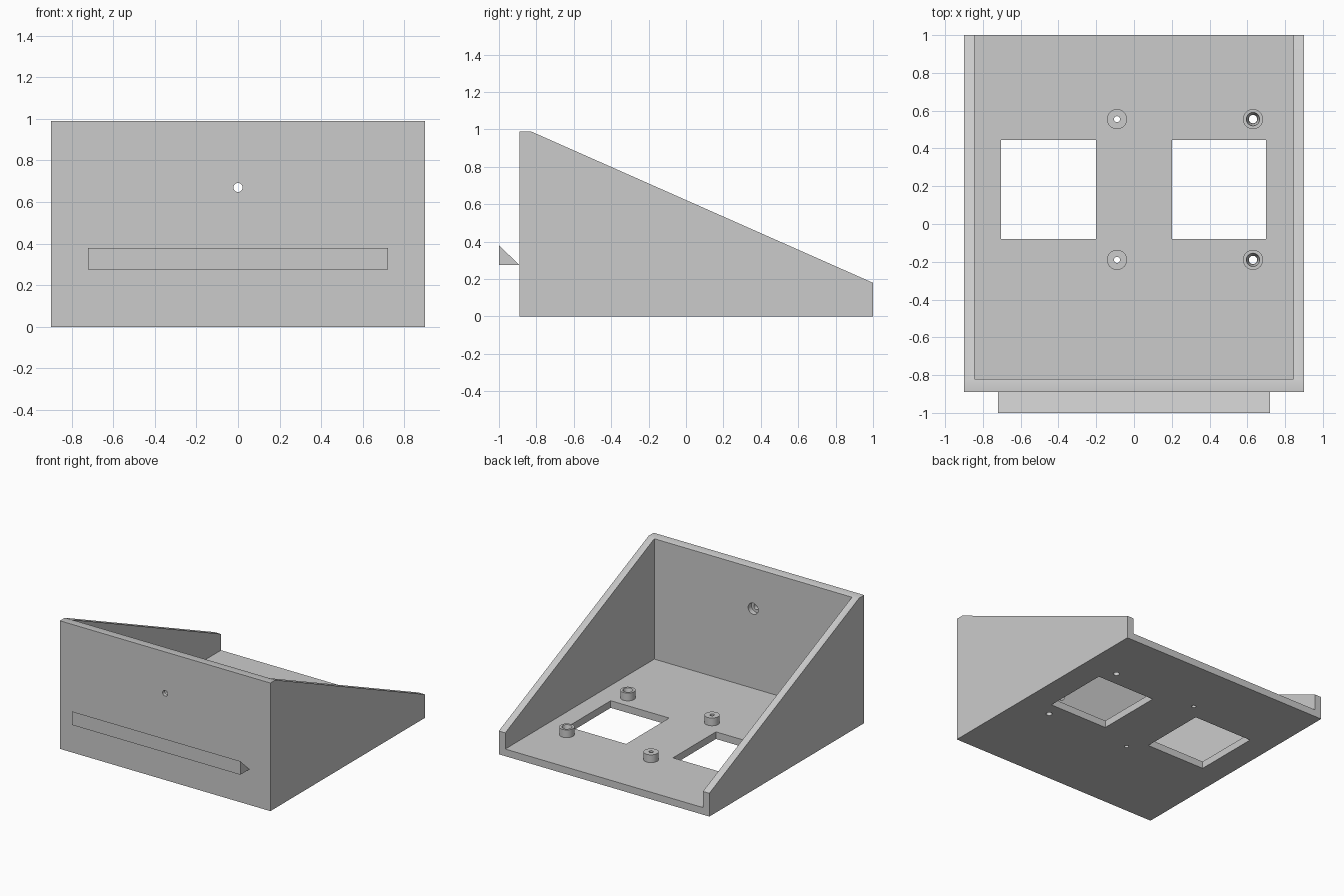
import bpy, bmesh, math
from mathutils import Matrix

cube = bpy.data.objects.get("Cube")
if cube:
    bpy.data.objects.remove(cube, do_unlink=True)

grey = bpy.data.materials.new("matte_grey")
grey.use_nodes = True
COLOR = (0.6, 0.6, 0.6, 1)
grey.diffuse_color = COLOR
grey.node_tree.nodes["Principled BSDF"].inputs["Base Color"].default_value = COLOR

FLOOR, POST_TOP = 0.055, 0.115
FRONT, BACK, INNER_FRONT = -0.89, 1.0, -0.82
HALF_W, INNER_W = 0.9, 0.845


def finish(name, bm):
    bmesh.ops.recalc_face_normals(bm, faces=bm.faces)
    mesh = bpy.data.meshes.new(name)
    bm.to_mesh(mesh)
    bm.free()
    mesh.materials.append(grey)
    obj = bpy.data.objects.new(name, mesh)
    bpy.context.scene.collection.objects.link(obj)
    return obj


def extrude_profile(name, points, half_width):
    """Extrude a (y, z) outline along x, symmetric about the centre."""
    bm = bmesh.new()
    face = bm.faces.new([bm.verts.new((-half_width, y, z)) for y, z in points])
    new = bmesh.ops.extrude_face_region(bm, geom=[face])["geom"]
    verts = [g for g in new if isinstance(g, bmesh.types.BMVert)]
    bmesh.ops.translate(bm, verts=verts, vec=(2 * half_width, 0, 0))
    return finish(name, bm)


def box(name, low, high):
    bm = bmesh.new()
    bmesh.ops.create_cube(bm, size=1)
    for v in bm.verts:
        v.co = [a if c < 0 else b for c, a, b in zip(v.co, low, high)]
    return finish(name, bm)


def cylinder(name, center, r_low, r_high, depth, axis="Z"):
    bm = bmesh.new()
    turn = Matrix.Rotation(-math.pi / 2, 4, "X") if axis == "Y" else Matrix()
    bmesh.ops.create_cone(bm, cap_ends=True, segments=32, radius1=r_low,
                          radius2=r_high, depth=depth,
                          matrix=Matrix.Translation(center) @ turn)
    return finish(name, bm)


def combine(obj, other, operation):
    """Apply a boolean and discard the helper."""
    mod = obj.modifiers.new("boolean", "BOOLEAN")
    mod.operation, mod.object, mod.solver = operation, other, "EXACT"
    bpy.context.view_layer.objects.active = obj
    bpy.ops.object.modifier_apply(modifier=mod.name)
    bpy.data.objects.remove(other, do_unlink=True)


# Sloped-side shell, hollowed from above and open at the back
shell = extrude_profile("bracket_shell", [(FRONT, 0), (BACK, 0), (BACK, 0.18),
                                          (-0.83, 0.99), (FRONT, 0.99)], HALF_W)
combine(shell, box("cavity", (-INNER_W, INNER_FRONT, FLOOR),
                   (INNER_W, 1.2, 1.2)), "DIFFERENCE")

# Two rectangular floor openings
for x0, x1 in ((-0.705, -0.2), (0.2, 0.7)):
    combine(shell, box("opening", (x0, -0.08, -0.1), (x1, 0.445, 0.2)), "DIFFERENCE")

# Mounting posts: small bores on one side, wide tapered bores on the other
for x, bore, mouth in ((-0.09, 0.016, 0.016), (0.63, 0.022, 0.036)):
    for y in (-0.19, 0.555):
        base = FLOOR - 0.02
        post = cylinder("post", (x, y, (POST_TOP + base) / 2), 0.053, 0.053,
                        POST_TOP - base)
        combine(shell, post, "UNION")
        combine(shell, cylinder("bore", (x, y, 0.05), bore, bore, 0.3), "DIFFERENCE")
        if mouth > bore:
            taper = cylinder("taper", (x, y, 0.09), bore + 0.002, mouth, 0.055)
            combine(shell, taper, "DIFFERENCE")

# Screw hole in the front wall, wider on the inside
combine(shell, cylinder("hole", (0, -0.85, 0.67), 0.022, 0.022, 0.3, "Y"), "DIFFERENCE")
combine(shell, cylinder("recess", (0, INNER_FRONT, 0.67), 0.043, 0.043, 0.08, "Y"),
        "DIFFERENCE")

# Wedge-shaped front ledge
ledge = extrude_profile("front_ledge", [(-1, 0.275), (FRONT, 0.275), (-1, 0.38)], 0.72)

# Smooth bores and posts, sharp edges elsewhere
for obj in (shell, ledge):
    bpy.ops.object.select_all(action="DESELECT")
    obj.select_set(True)
    bpy.context.view_layer.objects.active = obj
    bpy.ops.object.shade_smooth_by_angle(angle=math.radians(30))
